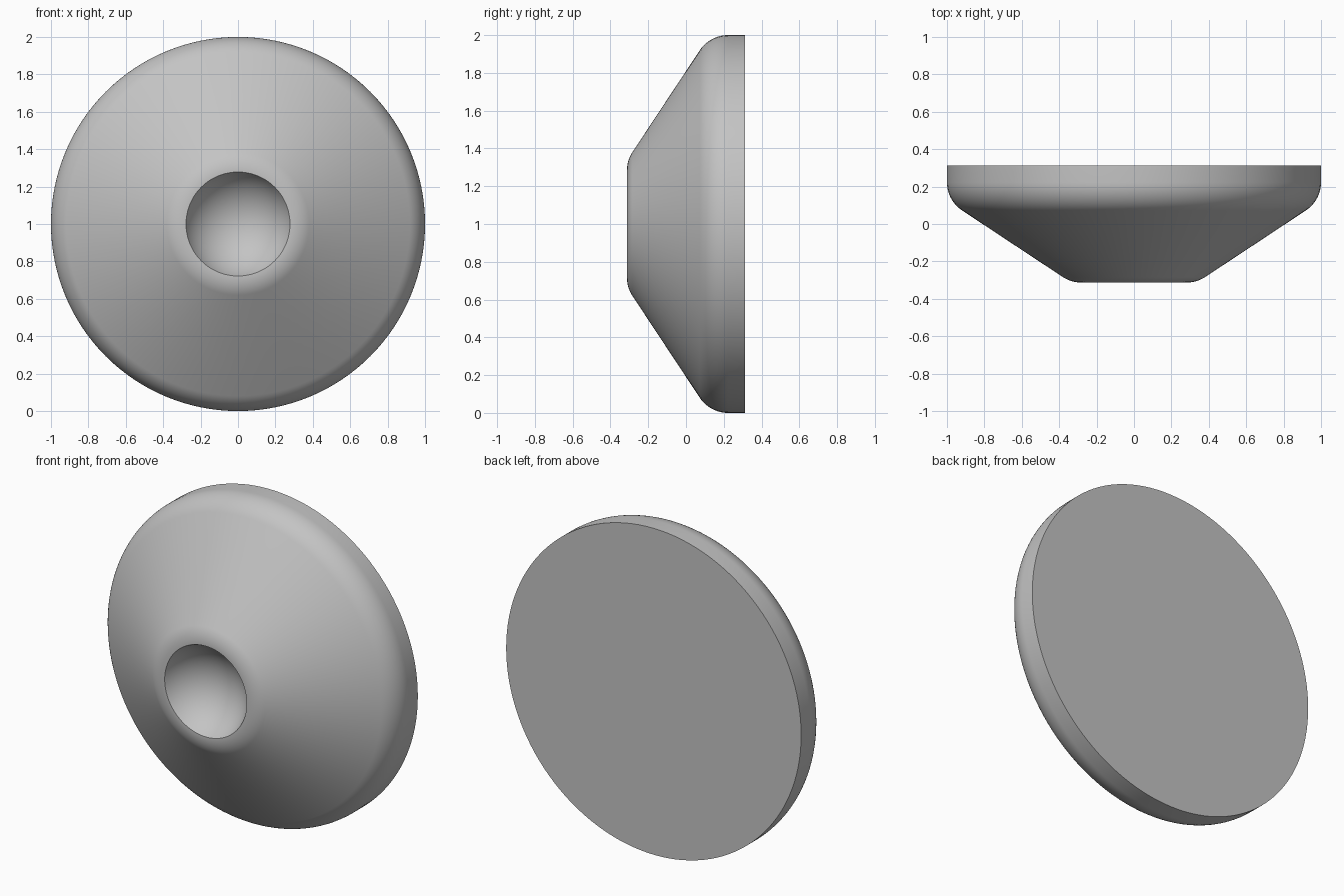
import bpy
import bmesh
from math import radians, tan, sqrt, asin, sin, cos, tau
from mathutils import Vector, Matrix

cube = bpy.data.objects.get("Cube")
if cube:
    bpy.data.objects.remove(cube)

HALF_DEPTH = 0.313
FILLET = 0.18
RIM = 0.278
DIMPLE_DEPTH = 0.18
SEGMENTS = 128

grey = bpy.data.materials.new("satin grey")
grey.use_nodes = True
colour = (0.55, 0.55, 0.55, 1)
grey.diffuse_color = colour
grey.node_tree.nodes["Principled BSDF"].inputs["Base Color"].default_value = colour


def fillet(before, corner, after, radius, steps=12):
    """Arc points that round a corner of the profile (radius, depth)."""
    a = (before - corner).normalized()
    b = (after - corner).normalized()
    half = a.angle(b) / 2
    centre = corner + (a + b).normalized() * radius / sin(half)
    start = corner + a * radius / tan(half) - centre
    end = corner + b * radius / tan(half) - centre
    return [centre + start.lerp(end, i / steps).normalized() * radius
            for i in range(steps + 1)]


# Spherical dimple, from its centre out to the rim
ball = (RIM ** 2 + DIMPLE_DEPTH ** 2) / (2 * DIMPLE_DEPTH)
sweep = asin(RIM / ball)
floor = -HALF_DEPTH + DIMPLE_DEPTH
profile = [Vector((ball * sin(sweep * i / 16), floor - ball * (1 - cos(sweep * i / 16))))
           for i in range(17)]

# Rounded nose, cone, rounded shoulder and flat back
nose = Vector((0.336, -HALF_DEPTH))
shoulder = Vector((1, 0.126))
back = Vector((1, HALF_DEPTH))
profile += fillet(profile[-1], nose, shoulder, FILLET)
profile += fillet(nose, shoulder, back, FILLET)
profile.append(back)

# Turn the profile around the front-to-back axis
bm = bmesh.new()
axis_centre = Vector((0, 0, 1))
verts = [bm.verts.new((p.x, p.y, 1)) for p in profile]
edges = [bm.edges.new(pair) for pair in zip(verts, verts[1:])]
bmesh.ops.spin(bm, geom=verts + edges, cent=axis_centre, axis=(0, 1, 0),
               angle=tau, steps=SEGMENTS, use_duplicate=False)
bmesh.ops.remove_doubles(bm, verts=bm.verts, dist=0.0005)
bmesh.ops.holes_fill(bm, edges=[e for e in bm.edges if e.is_boundary], sides=0)
bmesh.ops.recalc_face_normals(bm, faces=bm.faces)

mesh = bpy.data.meshes.new("knob_body")
bm.to_mesh(mesh)
bm.free()
mesh.materials.append(grey)
knob = bpy.data.objects.new("knob_body", mesh)
bpy.context.collection.objects.link(knob)

# Smooth shading with crisp rim and back edge
bpy.context.view_layer.objects.active = knob
knob.select_set(True)
bpy.ops.object.shade_smooth_by_angle(angle=radians(30))
